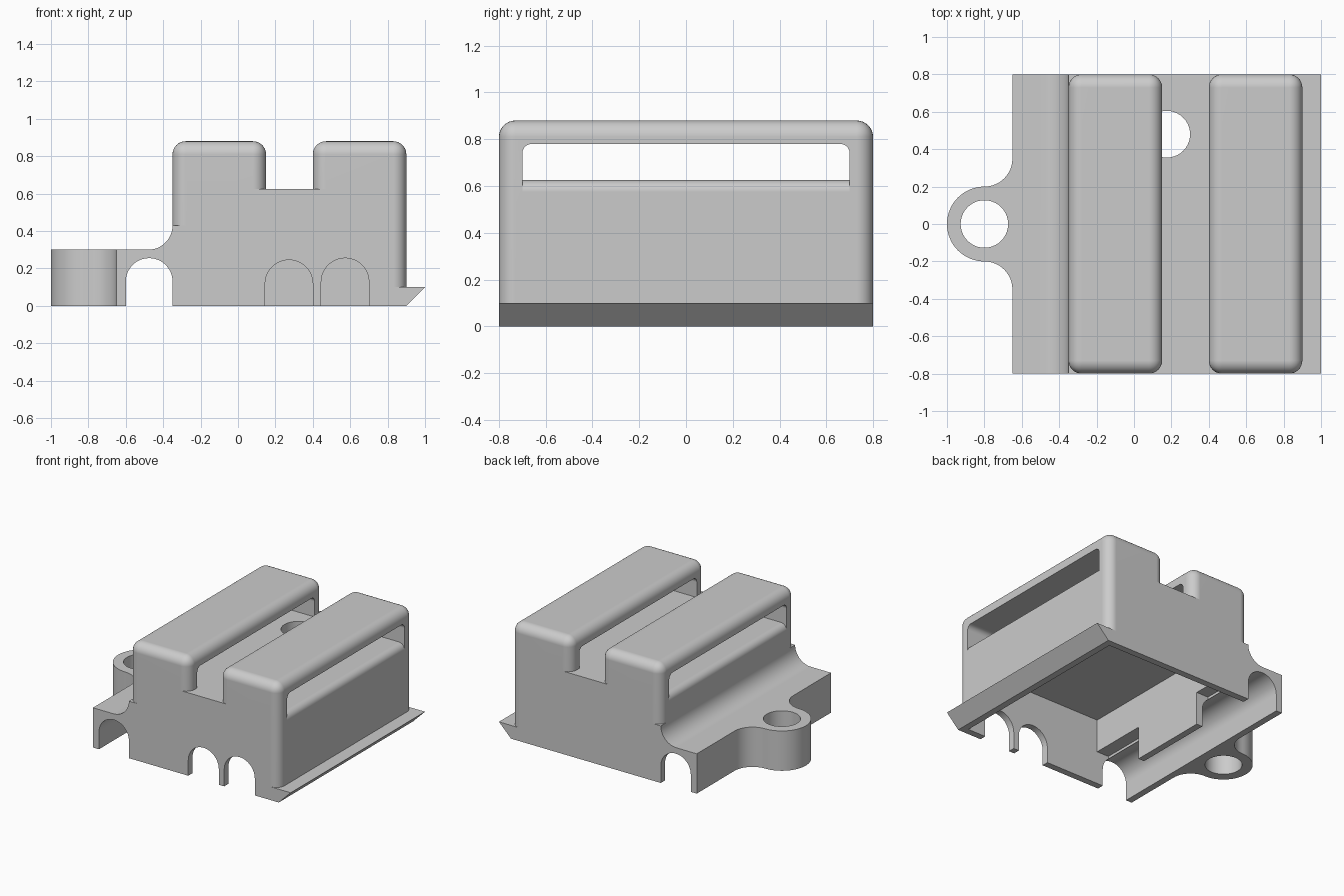
import bpy, bmesh
from math import sin, cos, radians
from mathutils import Vector

cube = bpy.data.objects.get("Cube")
if cube:
    bpy.data.objects.remove(cube, do_unlink=True)

grey = bpy.data.materials.new("matte_grey")
grey.use_nodes = True
colour = (0.6, 0.6, 0.6, 1)
grey.diffuse_color = colour
for node in grey.node_tree.nodes:
    if node.type == 'BSDF_PRINCIPLED':
        node.inputs["Base Color"].default_value = colour


def arc(cx, cy, r, start, end, steps=12):
    angles = [radians(start + (end - start) * i / steps) for i in range(steps + 1)]
    return [(cx + r * cos(a), cy + r * sin(a)) for a in angles]


def prism(name, points, lo, hi, axis, bevel_test=None, radius=0):
    """Extrude a closed profile: axis 'y' takes (x, z) points, axis 'z' takes (x, y)."""
    bm = bmesh.new()
    place = (lambda a, b: (a, lo, b)) if axis == 'y' else (lambda a, b: (a, b, lo))
    face = bm.faces.new([bm.verts.new(place(*p)) for p in points])
    top = bmesh.ops.extrude_face_region(bm, geom=[face])["geom"]
    shift = Vector((0, hi - lo, 0)) if axis == 'y' else Vector((0, 0, hi - lo))
    bmesh.ops.translate(bm, vec=shift, verts=[g for g in top if isinstance(g, bmesh.types.BMVert)])
    bmesh.ops.recalc_face_normals(bm, faces=bm.faces)
    if bevel_test:
        edges = [e for e in bm.edges if bevel_test(*(v.co for v in e.verts))]
        bmesh.ops.bevel(bm, geom=edges, offset=radius, offset_type='OFFSET',
                        segments=8, profile=0.5, affect='EDGES')
        bmesh.ops.recalc_face_normals(bm, faces=bm.faces)
    mesh = bpy.data.meshes.new(name)
    bm.to_mesh(mesh)
    bm.free()
    mesh.materials.append(grey)
    obj = bpy.data.objects.new(name, mesh)
    bpy.context.collection.objects.link(obj)
    return obj


def rect(x0, x1, y0, y1):
    return [(x0, y0), (x1, y0), (x1, y1), (x0, y1)]


def arch(x0, x1, top):
    r = (x1 - x0) / 2
    return [(x0, -0.1), (x1, -0.1)] + arc(x0 + r, top - r, r, 0, 180, 24)


def combine(target, other, operation):
    mod = target.modifiers.new(operation.lower(), 'BOOLEAN')
    mod.object, mod.operation, mod.solver = other, operation, 'EXACT'
    bpy.context.view_layer.update()
    graph = bpy.context.evaluated_depsgraph_get()
    mesh = bpy.data.meshes.new_from_object(target.evaluated_get(graph))
    target.modifiers.clear()
    target.data = mesh
    bpy.data.objects.remove(other, do_unlink=True)


# Core block with side flange, concave fillet and bevelled clip lip
core = [(-0.65, 0), (0.9, 0), (1, 0.1), (0.82, 0.1), (0.82, 0.625), (-0.27, 0.625), (-0.27, 0.43)]
core += arc(-0.48, 0.43, 0.13, 0, -90) + [(-0.65, 0.3)]
housing = prism("housing", core, -0.8, 0.8, 'y')

# Two rounded ridges, all edges rounded except the buried bottom
for x0 in (-0.35, 0.4):
    ridge = prism("ridge", rect(x0, x0 + 0.5, -0.8, 0.8), 0.05, 0.88, 'z',
                  lambda a, b: max(a.z, b.z) > 0.5, 0.07)
    combine(housing, ridge, 'UNION')

# Screw tab blended into the flange
tab = arc(-0.8, -0.35, 0.15, 0, 90) + arc(-0.8, 0, 0.2, 270, 90, 32)[1:-1]
tab += arc(-0.8, 0.35, 0.15, -90, 0) + [(-0.62, 0.35), (-0.62, -0.35)]
combine(housing, prism("screw_tab", tab, 0, 0.3, 'z'), 'UNION')

# Window under the ridges, leaving a rounded sill on both outer sides
window = [(-0.5, 0.78), (-0.5, 0.575)] + arc(-0.3, 0.575, 0.05, 180, 90, 8)
window += arc(0.85, 0.575, 0.05, 90, 0, 8) + [(1.1, 0.575), (1.1, 0.78)]
cutters = [prism("window", window, -0.7, 0.7, 'y',
                 lambda a, b: min(a.z, b.z) > 0.77 and abs(a.y - b.y) < 0.01, 0.04)]

# Hollow underside, cable channel and its side openings
cutters.append(prism("cavity", rect(-0.3, 0.85, -0.75, 0.75), -0.1, 0.5, 'z'))
cutters.append(prism("cable_channel", arch(-0.6, -0.35, 0.255), -0.9, 0.9, 'y'))
for y0, y1 in ((-0.75, -0.31), (0.31, 0.75)):
    cutters.append(prism("side_opening", rect(-0.4, -0.25, y0, y1), -0.1, 0.25, 'z'))

# Front cable arches
for x0, x1, top in ((0.145, 0.4, 0.245), (0.445, 0.7, 0.255)):
    cutters.append(prism("front_arch", arch(x0, x1, top), -0.9, -0.7, 'y'))

# Screw hole and the hole in the slot floor
for x, y, r, top in ((-0.8, 0, 0.127, 0.4), (0.175, 0.48, 0.125, 0.7)):
    cutters.append(prism("hole", arc(x, y, r, 0, 360, 40)[:-1], -0.1, top, 'z'))

for cutter in cutters:
    combine(housing, cutter, 'DIFFERENCE')

# Smooth rounded areas, sharp edges kept
for obj in bpy.context.selected_objects:
    obj.select_set(False)
housing.select_set(True)
bpy.context.view_layer.objects.active = housing
bpy.ops.object.shade_smooth_by_angle(angle=radians(30))
normals = housing.modifiers.new("face_weighted_normals", 'WEIGHTED_NORMAL')
normals.keep_sharp = True
